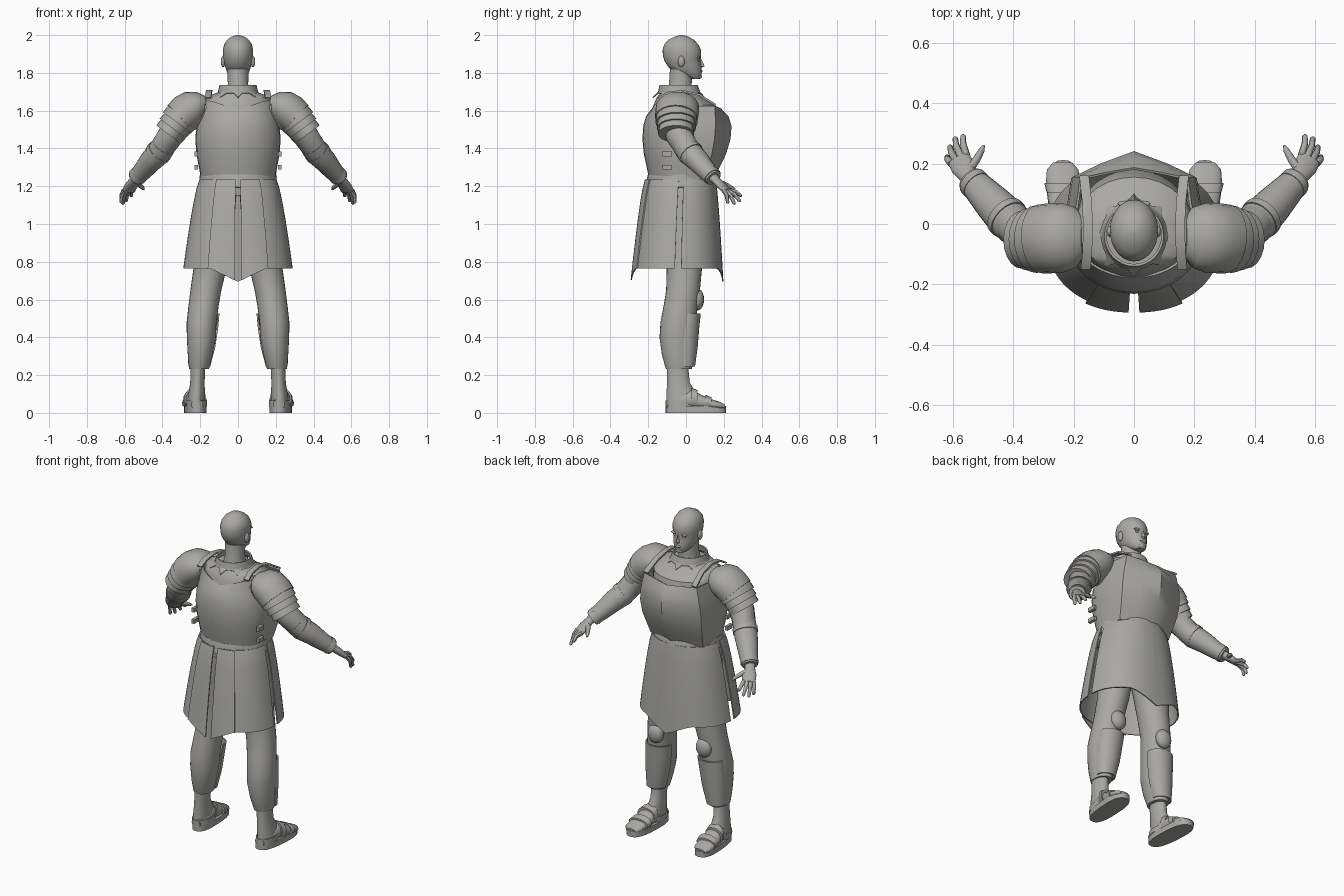
import bpy, bmesh, math
from mathutils import Vector, Matrix

if "Cube" in bpy.data.objects:
    bpy.data.objects.remove(bpy.data.objects["Cube"])

grey = bpy.data.materials.new("warm_grey")
grey.use_nodes = True
COLOUR = (0.40, 0.395, 0.375, 1)
grey.diffuse_color = COLOUR
grey.node_tree.nodes["Principled BSDF"].inputs["Base Color"].default_value = COLOUR


def finish(name, bm, mirror=False):
    bmesh.ops.recalc_face_normals(bm, faces=bm.faces)
    me = bpy.data.meshes.new(name)
    bm.to_mesh(me)
    bm.free()
    me.materials.append(grey)
    me.shade_smooth()
    me.set_sharp_from_angle(angle=math.radians(36))
    ob = bpy.data.objects.new(name, me)
    bpy.context.collection.objects.link(ob)
    if mirror:
        ob.modifiers.new("Mirror", "MIRROR").use_mirror_merge = False
    return ob


def skin(name, rings, loop=True, caps=True, thick=0, mirror=False):
    """Skin a list of equal point rows; loop closes each row."""
    bm = bmesh.new()
    rows = [[bm.verts.new(p) for p in r] for r in rings]
    n = len(rows[0])
    for a, b in zip(rows, rows[1:]):
        for i in range(n if loop else n - 1):
            j = (i + 1) % n
            bm.faces.new((a[i], a[j], b[j], b[i]))
    if loop and caps and not thick:
        bm.faces.new(rows[0])
        bm.faces.new(rows[-1])
    if thick:
        bmesh.ops.recalc_face_normals(bm, faces=bm.faces)
        bmesh.ops.solidify(bm, geom=bm.faces[:], thickness=thick)
    return finish(name, bm, mirror)


def power(v, p):
    return math.copysign(abs(v) ** p, v)


def level(z, cx, hw, yf, yb, p=1, a0=0, a1=360, n=28):
    """Horizontal oval between yb and yf; a part turn gives an open arc."""
    steps = n if a1 - a0 == 360 else n + 1
    pts = []
    for i in range(steps):
        a = math.radians(a0 + (a1 - a0) * i / n)
        pts.append((cx + hw * power(math.cos(a), p),
                    (yf + yb) / 2 + (yf - yb) / 2 * power(math.sin(a), p), z))
    return pts


def tube(name, stations, n=20, mirror=True, thick=0):
    """Limb through stations (point, width, height)."""
    pts = [Vector(s[0]) for s in stations]
    rings = []
    for i, (_, ru, rv) in enumerate(stations):
        t = (pts[min(i + 1, len(pts) - 1)] - pts[max(i - 1, 0)]).normalized()
        u = t.cross(Vector((0, 0, 1))).normalized()
        v = u.cross(t)
        rings.append([pts[i] + u * ru * math.cos(k * math.tau / n)
                      + v * rv * math.sin(k * math.tau / n) for k in range(n)])
    return skin(name, rings, mirror=mirror, thick=thick)


def ball(name, loc, size, mirror=False):
    bm = bmesh.new()
    bmesh.ops.create_uvsphere(bm, u_segments=16, v_segments=10, radius=1,
                              matrix=Matrix.Translation(loc) @ Matrix.Diagonal((*size, 1)))
    return finish(name, bm, mirror)


def box(name, loc, size, mirror=False):
    bm = bmesh.new()
    bmesh.ops.create_cube(bm, size=1, matrix=Matrix.Translation(loc) @ Matrix.Diagonal((*size, 1)))
    return finish(name, bm, mirror)


# Head, neck and face
skin("head", [level(z, 0, w, f, b) for z, w, f, b in (
    (1.768, .026, .074, .02), (1.785, .046, .083, -.03), (1.81, .061, .083, -.075),
    (1.84, .07, .08, -.1), (1.865, .076, .076, -.115), (1.89, .079, .08, -.122),
    (1.92, .08, .08, -.124), (1.95, .074, .066, -.116), (1.975, .057, .042, -.093),
    (1.992, .034, .012, -.06), (2.0, .008, -.015, -.03))])
skin("neck", [level(z, 0, w, f, b) for z, w, f, b in (
    (1.66, .07, .04, -.11), (1.74, .054, .03, -.09), (1.82, .056, .035, -.085))])
skin("nose", [[(-w, .07, z), (0, y, z), (w, .07, z)] for z, w, y in (
    (1.828, .013, .083), (1.835, .017, .099), (1.85, .011, .092), (1.875, .007, .08))])
ball("lips", (0, .078, 1.808), (.022, .009, .008))
ball("chin", (0, .07, 1.78), (.026, .014, .013))
ball("brows", (.03, .067, 1.882), (.024, .01, .007), True)
ball("eyes", (.03, .064, 1.868), (.013, .008, .007), True)
ball("ears", (.079, -.025, 1.86), (.012, .018, .03), True)

# Body under the armour
skin("upper_body", [level(z, 0, w, f, b) for z, w, f, b in (
    (1.15, .18, .13, -.18), (1.4, .2, .16, -.2), (1.55, .195, .18, -.19),
    (1.63, .195, .155, -.172), (1.67, .18, .09, -.155), (1.695, .11, .05, -.135))])


def plate_ring(z, w, f, b, drop):
    """Cuirass section with a centre ridge and flat cheeks in front, round behind."""
    half = [(0, f), (.5 * w, f - drop * .48), (.92 * w, f - drop), (w, (f - drop) * .35 - .02)]
    half += [(w * math.cos(a), -.04 + (b + .04) * math.sin(a))
             for a in (k * math.pi / 16 for k in range(1, 9))]
    pts = half + [(-x, y) for x, y in half[-2:0:-1]]
    rim = z > 1.61
    out = []
    for x, y in pts:
        dip = max(0, 1 - abs(x) / .15)
        out.append((x, y, z + ((-.015 * dip if y > 0 else .03 - .05 * dip) if rim else 0)))
    return out


skin("cuirass", [plate_ring(*r) for r in (
    (1.235, .195, .145, -.195, .055), (1.30, .207, .178, -.208, .065),
    (1.37, .22, .212, -.223, .075), (1.45, .226, .236, -.231, .085),
    (1.52, .22, .241, -.226, .085), (1.57, .208, .225, -.212, .07),
    (1.625, .195, .187, -.178, .035))], thick=.008)

# Collar with a jagged lower edge
skin("collar", [level(1.735, 0, .098, .062, -.14, n=32), level(1.70, 0, .106, .075, -.148, n=32)],
     thick=.008)
teeth = level(1.70, 0, .106, .075, -.148, n=32)
tips = [(x * (1.3 if i % 4 == 0 else 1.04), (y + .03) * (1.25 if i % 4 == 0 else 1.03) - .03,
         1.67 if i % 4 == 0 else 1.693) for i, (x, y, z) in enumerate(teeth)]
skin("collar_points", [teeth, tips], thick=.005)

# Shoulder straps and side buckles
skin("shoulder_straps", [[(x - .016, y, z), (x + .016, y, z)] for x, y, z in (
    (.16, -.15, 1.67), (.155, -.1, 1.70), (.152, -.02, 1.71), (.155, .07, 1.69),
    (.165, .16, 1.635))], loop=False, thick=.01, mirror=True)
for z in (1.30, 1.37):
    box("side_buckles", (.222, -.1, z), (.018, .05, .025), True)

# Arms: upper arm, layered shoulder plates, forearm guard
tube("upper_arms", [((.17, -.045, 1.62), .08, .08), ((.28, -.05, 1.555), .08, .075),
                    ((.36, -.035, 1.465), .072, .068), ((.41, .01, 1.39), .065, .064)])
tube("shoulder_caps", [((.165, -.045, 1.645), .06, .035), ((.195, -.045, 1.635), .1, .07),
                       ((.235, -.045, 1.617), .115, .094), ((.275, -.047, 1.592), .116, .098),
                       ((.31, -.05, 1.56), .114, .094)])
for i in range(3):
    c = Vector((.295, -.05, 1.575)) + i * Vector((.024, -.001, -.03))
    d = Vector((.028, 0, -.038))
    r = .112 - .008 * i
    tube("shoulder_lames", [(c, r - .006, r - .024), (c + d * .5, r - .002, r - .02),
                            (c + d, r, r - .02)])
tube("forearm_guards", [((.392, -.008, 1.415), .066, .064), ((.42, .02, 1.375), .068, .066),
                        ((.46, .062, 1.335), .063, .06), ((.505, .11, 1.28), .054, .05),
                        ((.54, .147, 1.243), .046, .043)])
for t in (.08, .9):
    c = Vector((.41, .01, 1.39)).lerp(Vector((.54, .147, 1.243)), t)
    d = Vector((.007, .007, -.008))
    r = .073 - .024 * t
    tube("guard_rims", [(c - d, r, r - .003), (c + d, r, r - .003)])

# Hands
tube("palms", [((.535, .14, 1.25), .03, .027), ((.55, .16, 1.23), .029, .022),
               ((.565, .188, 1.203), .04, .02), ((.58, .216, 1.175), .038, .015)])
knuckles = Vector((.579, .213, 1.178))
across = Vector((.88, -.47, 0))
for name, s, tip in (("little_fingers", .029, (.618, .222, 1.108)),
                     ("ring_fingers", .01, (.609, .258, 1.103)),
                     ("middle_fingers", -.01, (.592, .287, 1.118)),
                     ("index_fingers", -.029, (.565, .295, 1.145))):
    base, tip = knuckles + across * s, Vector(tip)
    mid = base.lerp(tip, .5) + Vector((.006, .004, .008))
    tube(name, [(base, .012, .012), (mid, .011, .011), (tip.lerp(mid, .15), .009, .009),
                (tip, .004, .004)], n=10)
tube("thumbs", [((.55, .17, 1.225), .014, .014), ((.52, .215, 1.205), .013, .013),
                ((.503, .245, 1.19), .01, .01), ((.497, .26, 1.183), .004, .004)], n=10)

# Belt
skin("belt", [level(z, 0, w, f, b) for z, w, f, b in (
    (1.262, .202, .152, -.202), (1.23, .205, .16, -.21), (1.195, .212, .164, -.216))], thick=.008)


def skirt_panel(name, a0, a1, pointed, lift=0):
    """Flared cloth panel between two angles, mirrored to the other side."""
    rows = []
    for k in range(11):
        t = k / 10
        g = t ** .75
        row = []
        arc = level(0, 0, .205 + .085 * g + lift, .158 + .04 * g + lift,
                    -.208 - .075 * g - lift, p=.9, a0=a0, a1=a1, n=14)
        for x, y, _ in arc:
            low = .765 - (.07 * max(0, 1 - abs(x) / .15) if pointed else 0)
            row.append((x, y, 1.235 + (low - 1.235) * t))
        rows.append(row)
    return skin(name, rows, loop=False, thick=.007, mirror=True)


# Skirt: front pair, rear side pair, overlapping rear tails
skirt_panel("front_skirt", 3, 90, True)
skirt_panel("rear_skirt", -85, -3, False)
skirt_panel("rear_tails", -87.5, -60, True, .01)

# Legs, knees, shin guards
skin("legs", [level(z, c, w, f, b) for z, c, w, f, b in (
    (1.2, .1, .095, .09, -.14), (.95, .125, .1, .1, -.12), (.77, .147, .088, .085, -.102),
    (.65, .17, .082, .074, -.105), (.57, .182, .08, .062, -.118), (.48, .193, .079, .053, -.135),
    (.4, .194, .077, .05, -.14), (.31, .2, .066, .042, -.128), (.25, .205, .056, .035, -.112),
    (.232, .206, .052, .03, -.106))], mirror=True)
ball("knee_caps", (.165, .06, .60), (.05, .036, .058), True)
skin("shin_guards", [level(z, c, w, f, b, a0=-8, a1=188, n=18) for z, c, w, f, b in (
    (.525, .178, .08, .078, -.06), (.45, .185, .08, .07, -.07), (.35, .193, .073, .062, -.07),
    (.245, .205, .058, .048, -.06))], loop=False, thick=.008, mirror=True)

# Ankles, feet and sandals
skin("ankles", [level(z, c, w, f, b) for z, c, w, f, b in (
    (.24, .212, .039, .012, -.102), (.16, .215, .038, .02, -.1), (.11, .218, .043, .05, -.103),
    (.03, .222, .048, .08, -.104))], mirror=True)


def foot_ring(y, cx, w, top, low=.02):
    mid, half = (top + low) / 2, (top - low) / 2
    return [(cx + w * math.cos(a), y, mid + half * power(math.sin(a), .8))
            for a in (k * math.tau / 20 for k in range(20))]


skin("feet", [foot_ring(*r) for r in (
    (-.1, .217, .03, .07), (-.04, .219, .046, .1), (.03, .224, .05, .125), (.08, .23, .055, .096),
    (.13, .234, .058, .074), (.18, .236, .052, .058), (.203, .236, .032, .046))], mirror=True)
for y, w, top in ((.045, .056, .124), (.12, .063, .086)):
    skin("sandal_straps", [foot_ring(y - .016, .226, w, top + .01),
                           foot_ring(y + .016, .232, w + .002, top - .004)], mirror=True)
skin("heel_bands", [level(z, .218, .054, .06, -.108) for z in (.035, .065)], thick=.006, mirror=True)
skin("soles", [[(x + .06 * y + .02 * (x - .225) / .06 * (y + .1), y, z) for x, y, _ in
                level(0, .222, .055, .212, -.108, p=.75)] for z in (0, .036)], mirror=True)
